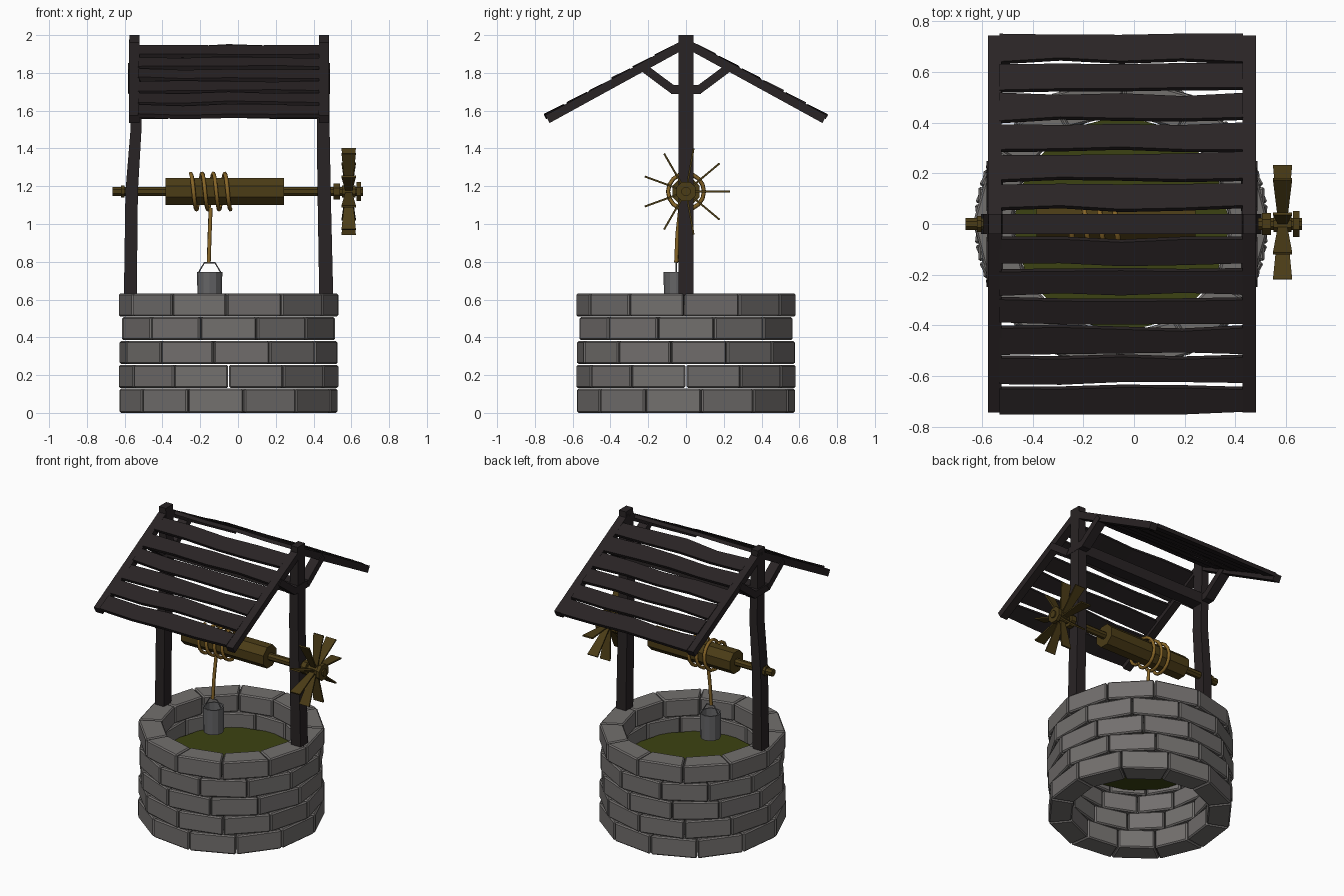
import bpy, bmesh, math, random
from mathutils import Vector

if "Cube" in bpy.data.objects:
    bpy.data.objects.remove(bpy.data.objects["Cube"])

random.seed(4)
CX = -0.05      # well centre
AXZ = 1.172     # axle height


def material(name, rgb):
    m = bpy.data.materials.new(name)
    m.diffuse_color = (*rgb, 1)
    m.use_nodes = True
    m.node_tree.nodes["Principled BSDF"].inputs["Base Color"].default_value = m.diffuse_color
    return m


STONE = material("stone", (0.17, 0.16, 0.155))
DARK = material("dark_wood", (0.022, 0.017, 0.018))
BROWN = material("brown_wood", (0.07, 0.045, 0.008))
ROPE = material("rope", (0.24, 0.13, 0.02))
WATER = material("water", (0.045, 0.055, 0.006))
METAL = material("metal", (0.13, 0.13, 0.135))


def loft(bm, rings):
    """Bridge matching point rings and cap both ends."""
    vs = [[bm.verts.new(p) for p in r] for r in rings]
    n = len(vs[0])
    for a, b in zip(vs, vs[1:]):
        for i in range(n):
            j = (i + 1) % n
            bm.faces.new((a[i], a[j], b[j], b[i]))
    bm.faces.new(vs[0][::-1])
    bm.faces.new(vs[-1])


def finish(name, bm, mat, bevel=0):
    bmesh.ops.recalc_face_normals(bm, faces=bm.faces)
    me = bpy.data.meshes.new(name)
    bm.to_mesh(me)
    bm.free()
    ob = bpy.data.objects.new(name, me)
    bpy.context.collection.objects.link(ob)
    me.materials.append(mat)
    if bevel:
        mod = ob.modifiers.new("bevel", 'BEVEL')
        mod.width = bevel
        mod.segments = 1
    return ob


def ring_x(x, r, n=8):
    return [(x, r * math.cos((i + .5) * math.tau / n), AXZ + r * math.sin((i + .5) * math.tau / n))
            for i in range(n)]


def ring_z(cx, cy, z, r, n=12):
    return [(cx + r * math.cos(i * math.tau / n), cy + r * math.sin(i * math.tau / n), z)
            for i in range(n)]


def beam(bm, x, a, b, hx, ht):
    """Square beam lying in the yz plane at x, from a to b."""
    a, b = Vector((x, *a)), Vector((x, *b))
    n = Vector((1, 0, 0)).cross((b - a).normalized()) * ht
    s = Vector((hx, 0, 0))
    loft(bm, [[p + s + n, p + s - n, p - s - n, p - s + n] for p in (a, b)])


def tube(name, paths, radius, mat):
    cu = bpy.data.curves.new(name, 'CURVE')
    cu.dimensions = '3D'
    cu.bevel_depth = radius
    cu.bevel_resolution = 1
    cu.use_fill_caps = True
    for pts in paths:
        sp = cu.splines.new('POLY')
        sp.points.add(len(pts) - 1)
        for q, p in zip(sp.points, pts):
            q.co = (*p, 1)
    cu.materials.append(mat)
    ob = bpy.data.objects.new(name, cu)
    bpy.context.collection.objects.link(ob)


# Stone wall: five staggered courses of twelve wedge bricks
for row, off in enumerate((8, 0, -8, 15, -1)):
    bm = bmesh.new()
    z0 = row * 0.1262 + (0.0 if row == 0 else 0.006)
    z1 = (row + 1) * 0.1262 + 0.002
    for k in range(12):
        a0 = math.radians(off - 90 + 30 * k + 0.3)
        a1 = math.radians(off - 90 + 30 * k + 29.7)
        plan = [(0.583, a0), (0.583, a1), (0.435, a1), (0.435, a0)]
        loft(bm, [[(CX + r * math.cos(a), r * math.sin(a), z) for r, a in plan] for z in (z0, z1)])
    finish(f"stone_course_{row + 1}", bm, STONE, 0.008)

# Water surface
bm = bmesh.new()
bm.faces.new([bm.verts.new(p) for p in ring_z(CX, 0, 0.41, 0.43)])
finish("water", bm, WATER)

# Slightly bent posts: (z, centre x, half width)
for name, path in (
    ("left_post", ((.62, -.57, .034), (1.17, -.563, .033), (1.5, -.54, .029), (2, -.548, .026))),
    ("right_post", ((.62, .467, .037), (1.17, .456, .035), (1.5, .451, .034), (2, .456, .026))),
):
    bm = bmesh.new()
    loft(bm, [[(x - w, -.04, z), (x + w, -.04, z), (x + w, .04, z), (x - w, .04, z)]
              for z, x, w in path])
    finish(name, bm, DARK)

# Rafters, braces and short ties at each end of the roof
for end, x in (("left", -.549), ("right", .455)):
    rafters, braces = bmesh.new(), bmesh.new()
    for s in (-1, 1):
        beam(rafters, x, (0, 1.957), (s * .733, 1.555), .027, .023)
        beam(braces, x, (s * .235, 1.835), (s * .065, 1.708), .033, .022)
    beam(braces, x, (-.08, 1.713), (.08, 1.713), .031, .024)
    finish(f"{end}_rafters", rafters, DARK)
    finish(f"{end}_braces", braces, DARK)

# Cross beam between the posts
bm = bmesh.new()
loft(bm, [[(x, -.04, 1.67), (x, .04, 1.67), (x, .04, 1.745), (x, -.04, 1.745)] for x in (-.55, .455)])
finish("cross_beam", bm, DARK)

# Roof boards: six wavy planks per slope
slope = math.atan(.54)
for side, s in (("front", -1), ("back", 1)):
    bm = bmesh.new()
    for k in range(6):
        d = .108 + k * .1165
        rings = []
        for i in range(5):
            x = -.53 + i * .24
            lo = d - .048 + random.uniform(-.008, .008)
            hi = d + .048 + random.uniform(-.008, .008)
            lift = random.uniform(-.004, .004)
            ring = []
            for y, t in ((lo, -.012), (hi, -.012), (hi, .012), (lo, .012)):
                tilt = .004 if y == hi else 0
                z = 1.968 - .54 * y + lift + tilt + t * math.cos(slope)
                ring.append((x, s * (y + t * math.sin(slope)), z))
            rings.append(ring)
        loft(bm, rings)
    finish(f"{side}_roof_boards", bm, DARK)

# Axle with drum, collars and end nut: (x start, x end, radius)
bm = bmesh.new()
for x0, x1, r in ((-.665, .662, .025), (-.385, .243, .078), (-.62, -.602, .034),
                  (.505, .54, .046), (.55, .622, .034), (.628, .652, .055)):
    loft(bm, [ring_x(x0, r), ring_x(x1, r)])
finish("axle_and_drum", bm, BROWN)

# Crank wheel: nine thin paddles widening outward
bm = bmesh.new()
for k in range(9):
    a = math.radians(40 * k)
    out = Vector((0, math.cos(a), math.sin(a)))
    n = Vector((0, -math.sin(a), math.cos(a))) * .005
    rings = []
    for r, w in ((.02, .018), (.232, .038)):
        c = Vector((.586, 0, AXZ)) + out * r
        e = Vector((w, 0, 0))
        rings.append([c + e + n, c + e - n, c - e - n, c - e + n])
    loft(bm, rings)
finish("wheel_paddles", bm, BROWN)

# Rope wound around the drum and hanging down to the bucket
steps = 56
coil = []
for i in range(steps + 1):
    t = 7 * math.pi * i / steps
    coil.append((-.25 + .06 * t / math.tau, -.095 * math.sin(t), AXZ + .095 * math.cos(t)))
hang = [(-.145, -.03, 1.085), (-.15, -.045, .95), (-.155, -.052, .795)]
tube("rope", [coil, hang], .011, ROPE)

# Open bucket with wire handle
bm = bmesh.new()
loft(bm, [ring_z(-.15, -.052, z, r) for r, z in ((.064, .575), (.067, .745), (.058, .745), (.056, .59))])
finish("bucket", bm, METAL)
tube("bucket_handle", [[(-.212, -.052, .735), (-.205, -.052, .75), (-.178, -.052, .795),
                        (-.122, -.052, .795), (-.095, -.052, .75), (-.088, -.052, .735)]], .004, METAL)
